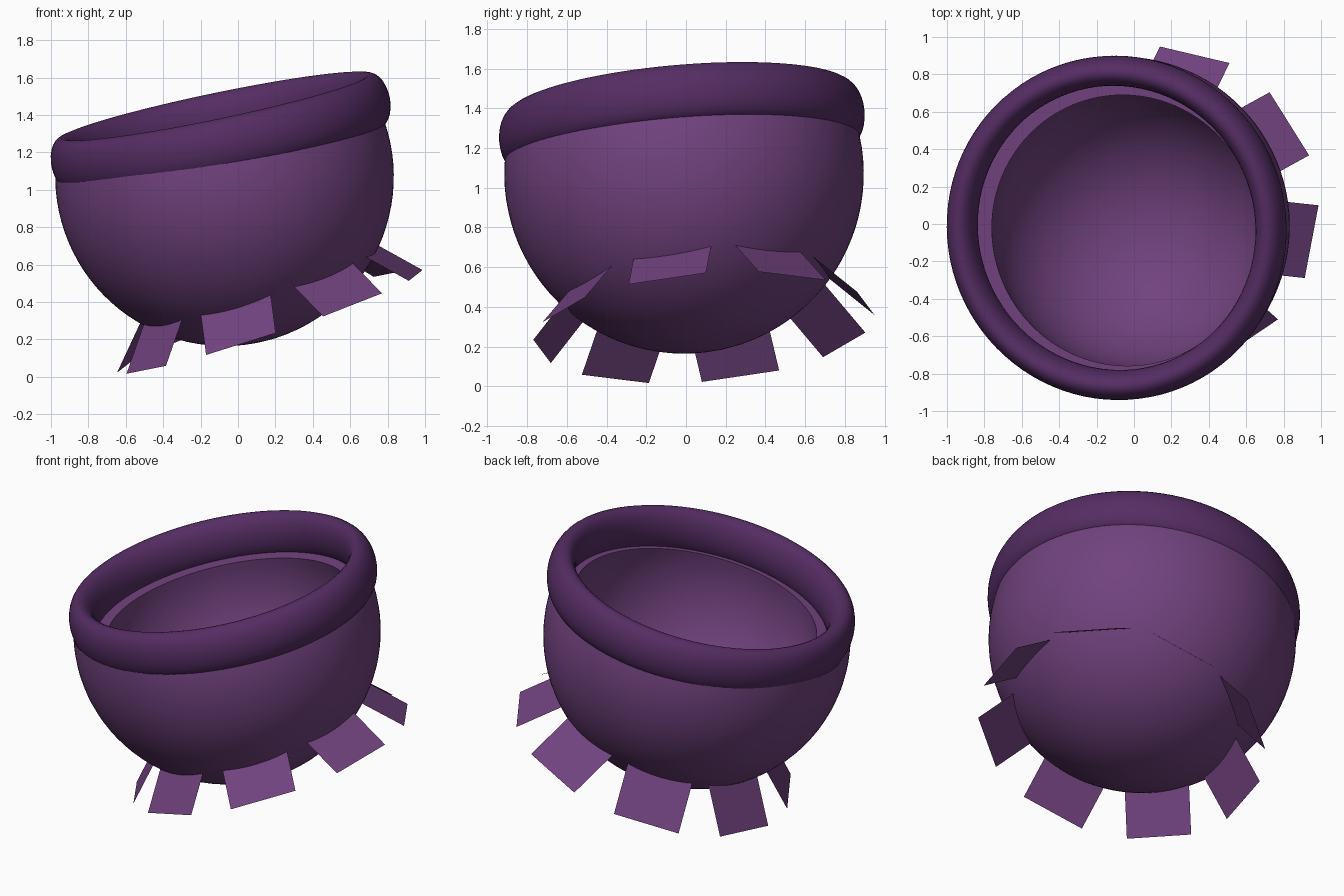
import bpy, bmesh
from math import sin, cos, pi, radians, asin
from mathutils import Vector, Matrix

if "Cube" in bpy.data.objects:
    bpy.data.objects.remove(bpy.data.objects["Cube"])


def material(name, rgb):
    m = bpy.data.materials.new(name)
    m.diffuse_color = (*rgb, 1)
    m.use_nodes = True
    m.node_tree.nodes["Principled BSDF"].inputs["Base Color"].default_value = m.diffuse_color
    return m


PURPLE = material("purple", (0.165, 0.055, 0.21))
DARK = material("dark_purple", (0.09, 0.026, 0.125))


def frame(origin, normal):
    q = Vector((0, 0, 1)).rotation_difference(Vector(normal).normalized())
    return Matrix.Translation(origin) @ q.to_matrix().to_4x4()


def add_object(name, bm, mat, matrix, smooth=True):
    mesh = bpy.data.meshes.new(name)
    bm.to_mesh(mesh)
    bm.free()
    mesh.materials.append(mat)
    ob = bpy.data.objects.new(name, mesh)
    bpy.context.collection.objects.link(ob)
    ob.matrix_world = matrix
    if smooth:
        bpy.ops.object.select_all(action='DESELECT')
        ob.select_set(True)
        bpy.context.view_layer.objects.active = ob
        bpy.ops.object.shade_smooth_by_angle(angle=radians(40))
    return ob


def lathe(name, profile, mat, matrix, closed=False, steps=96, inward=False):
    bm = bmesh.new()
    vs = [bm.verts.new((r, 0, z)) for r, z in profile]
    pairs = list(zip(vs, vs[1:] + vs[:1])) if closed else list(zip(vs, vs[1:]))
    edges = [bm.edges.new(p) for p in pairs]
    bmesh.ops.spin(bm, geom=vs + edges, axis=(0, 0, 1), cent=(0, 0, 0),
                   angle=2 * pi, steps=steps, use_duplicate=False)
    bmesh.ops.remove_doubles(bm, verts=bm.verts, dist=1e-4)
    bmesh.ops.recalc_face_normals(bm, faces=bm.faces)
    if inward:
        bmesh.ops.reverse_faces(bm, faces=bm.faces)
    return add_object(name, bm, mat, matrix)


def arc(radius, cut, n=28):
    top = asin(cut / radius)
    angles = [-pi / 2 + (top + pi / 2) * i / n for i in range(n + 1)]
    return [(radius * cos(a), radius * sin(a)) for a in angles]


# bowl: outer shell and slightly offset lining with a flat lip under the rim
TILT = (-0.208, -0.085, 1)
lathe("bowl", arc(0.905, 0.17), PURPLE, frame((-0.072, -0.01, 1.07), TILT))
lathe("bowl_lining", arc(0.742, 0.15) + [(0.83, 0.15)], PURPLE,
      frame((-0.018, -0.022, 1.07), TILT), inward=True)

# rim: ring with a tall oval section sitting on the bowl edge
section = [(0.843 + 0.08 * cos(2 * pi * i / 28), 0.25 + 0.142 * sin(2 * pi * i / 28))
           for i in range(28)]
lathe("rim", section, DARK, frame((-0.042, 0.0, 1.065), TILT), closed=True)

# skirt: eight flat flaps splayed around a tilted ring under the bowl
ring = frame((0.17, 0.09, 0.297), (-0.335, -0.085, 1))
for k in range(8):
    bm = bmesh.new()
    corners = [(0.6, -0.2, 0.25), (0.838, -0.2, 0), (0.838, 0.2, 0), (0.6, 0.2, 0.25)]
    bm.faces.new([bm.verts.new(c) for c in corners])
    turn = Matrix.Rotation(radians(-12 + 45 * k), 4, 'Z')
    add_object(f"skirt_flap_{k + 1}", bm, PURPLE, ring @ turn, smooth=False)
